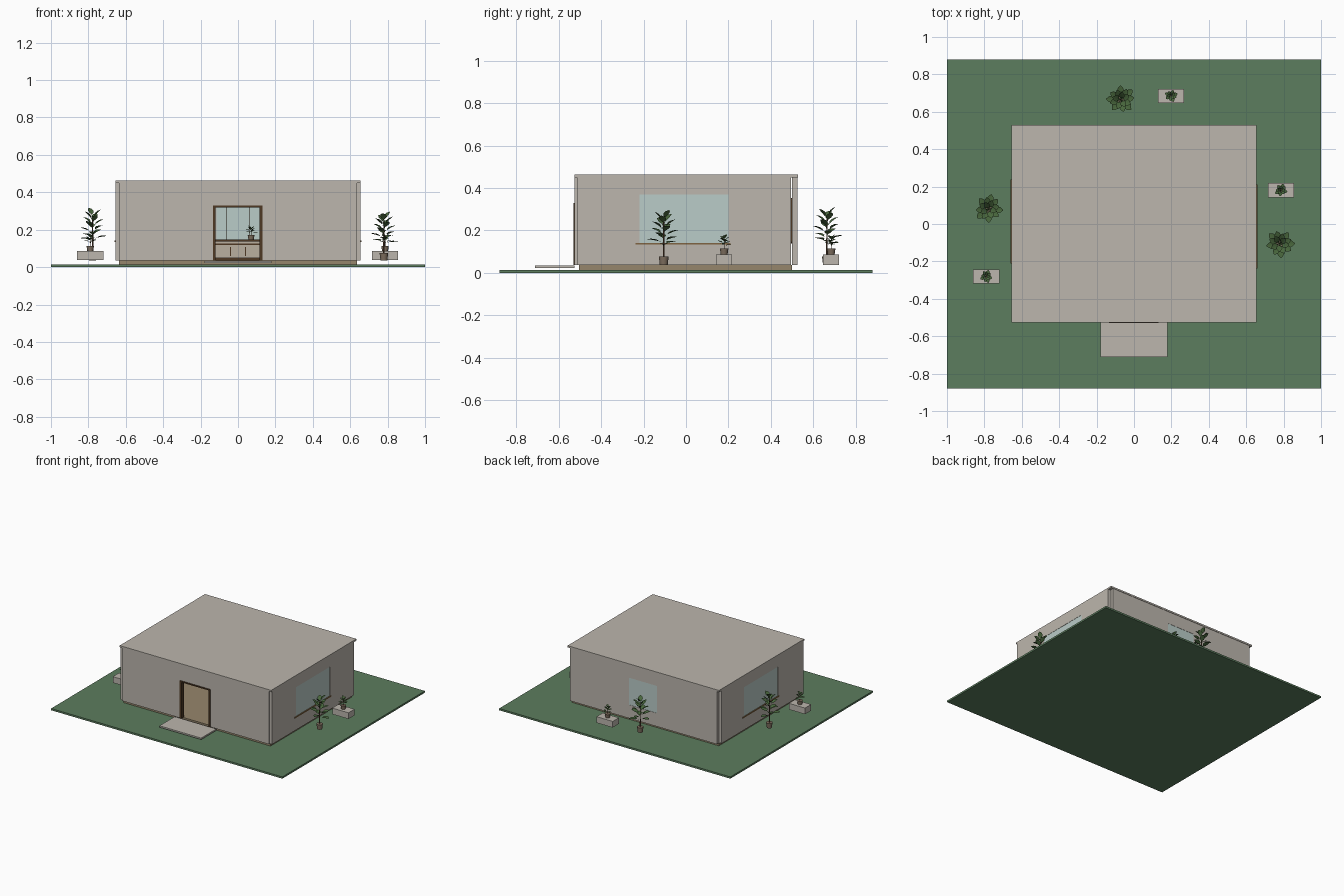
import bpy, bmesh, math
from mathutils import Matrix, Vector

cube = bpy.data.objects.get("Cube")
if cube:
    bpy.data.objects.remove(cube)


def material(name, r, g, b):
    """Material from 0-255 display values, stored as linear."""
    col = [((c / 255 + 0.055) / 1.055) ** 2.4 for c in (r, g, b)] + [1]
    m = bpy.data.materials.new(name)
    m.use_nodes = True
    m.diffuse_color = col
    m.node_tree.nodes["Principled BSDF"].inputs["Base Color"].default_value = col
    return m


CONCRETE = material("concrete", 188, 182, 173)
GRASS = material("grass", 92, 125, 94)
GLASS = material("pale glass", 186, 204, 200)
DARK_WOOD = material("dark wood", 78, 56, 36)
SILL_WOOD = material("sill wood", 128, 100, 66)
FLOOR = material("floor tan", 150, 134, 108)
CABINET = material("cabinet", 186, 176, 160)
LEAF = material("leaf green", 72, 102, 60)
POT = material("clay pot", 128, 112, 96)
STEM = material("stem brown", 104, 74, 56)


def finish(name, bm, mat, matrix=None, smooth=False):
    if matrix:
        bm.transform(matrix)
    mesh = bpy.data.meshes.new(name)
    bm.to_mesh(mesh)
    bm.free()
    mesh.materials.append(mat)
    ob = bpy.data.objects.new(name, mesh)
    bpy.context.collection.objects.link(ob)
    if smooth:
        bpy.ops.object.select_all(action="DESELECT")
        ob.select_set(True)
        bpy.context.view_layer.objects.active = ob
        bpy.ops.object.shade_smooth_by_angle(angle=math.radians(40))
    return ob


def box(name, mat, x, y, z, matrix=None):
    """Box from (min, max) pairs."""
    bm = bmesh.new()
    bmesh.ops.create_cube(bm, size=1)
    for v in bm.verts:
        v.co = [p[0] if c < 0 else p[1] for c, p in zip(v.co, (x, y, z))]
    return finish(name, bm, mat, matrix)


def wall(name, u, v, hole_u, hole_v, face, matrix):
    """Wall with a rectangular opening, outer side on y = -face."""
    us, vs = sorted({*u, *hole_u}), sorted({*v, *hole_v})
    bm = bmesh.new()
    grid = [[bm.verts.new((a, -face, b)) for b in vs] for a in us]
    for i in range(len(us) - 1):
        for j in range(len(vs) - 1):
            inside = (hole_u[0] <= us[i] < hole_u[1]) and (hole_v[0] <= vs[j] < hole_v[1])
            if not inside:
                bm.faces.new((grid[i][j], grid[i + 1][j], grid[i + 1][j + 1], grid[i][j + 1]))
    front = bm.faces[:]
    new = bmesh.ops.extrude_face_region(bm, geom=front, use_keep_orig=True)["geom"]
    for vert in [g for g in new if isinstance(g, bmesh.types.BMVert)]:
        vert.co.y += 0.025
    bmesh.ops.recalc_face_normals(bm, faces=bm.faces[:])
    return finish(name, bm, CONCRETE, matrix)


def turn(deg):
    return Matrix.Rotation(math.radians(deg), 4, "Z")


# Site and building shell
box("lawn", GRASS, (-1, 1), (-0.88, 0.88), (0, 0.014))
box("floor_slab", FLOOR, (-0.635, 0.635), (-0.505, 0.5), (0.014, 0.036))
box("entrance_step", CONCRETE, (-0.18, 0.18), (-0.712, -0.525), (0.022, 0.034))
box("roof", CONCRETE, (-0.655, 0.655), (-0.526, 0.528), (0.45, 0.463))

HEIGHT = (0.036, 0.45)
DOOR_U, DOOR_V = (-0.133, 0.13), (0.036, 0.33)
BACK_U, BACK_V = (-0.125, 0.115), (0.14, 0.353)
SIDE_U, SIDE_V = (-0.22, 0.2), (0.14, 0.37)
wall("front_wall", (-0.635, 0.635), HEIGHT, DOOR_U, DOOR_V, 0.525, turn(0))
wall("back_wall", (-0.635, 0.635), HEIGHT, BACK_U, BACK_V, 0.525, turn(180))
wall("left_wall", (-0.515, 0.495), HEIGHT, SIDE_U, SIDE_V, 0.655, turn(90))
wall("right_wall", (-0.495, 0.515), HEIGHT, SIDE_U, SIDE_V, 0.655, turn(-90))

# Windows with sills
box("back_window", GLASS, BACK_U, (-0.523, -0.505), BACK_V, turn(180))
for side, angle in (("left", 90), ("right", -90)):
    box(side + "_window", GLASS, SIDE_U, (-0.653, -0.635), SIDE_V, turn(angle))
    box(side + "_window_sill", SILL_WOOD, (-0.238, 0.21), (-0.66, -0.62), (0.134, 0.142), turn(angle))
for x in (-0.06, 0.06):
    box("back_window_mullion", DARK_WOOD, (x - 0.002, x + 0.002), (0.495, 0.505), BACK_V)

# Door frame
for x in (DOOR_U[0], DOOR_U[1] - 0.014):
    box("door_jamb", DARK_WOOD, (x, x + 0.014), (-0.53, -0.495), DOOR_V)
box("door_head", DARK_WOOD, DOOR_U, (-0.53, -0.495), (0.32, 0.33))

# Kitchen counter below the back window
box("counter_plinth", DARK_WOOD, (-0.3, 0.3), (0.4, 0.49), (0.036, 0.048))
box("counter_cabinet", CABINET, (-0.3, 0.3), (0.39, 0.495), (0.048, 0.136))
box("counter_top", DARK_WOOD, (-0.31, 0.31), (0.38, 0.498), (0.136, 0.147))
box("counter_rail", DARK_WOOD, (-0.3, 0.3), (0.385, 0.39), (0.117, 0.126))
for x in (-0.04, 0.04):
    box("cabinet_handle", DARK_WOOD, (x - 0.002, x + 0.002), (0.384, 0.39), (0.06, 0.107))


def cone(name, mat, base, r1, r2, height, sides=16):
    bm = bmesh.new()
    bmesh.ops.create_cone(bm, cap_ends=True, segments=sides, radius1=r1, radius2=r2, depth=height)
    return finish(name, bm, mat, Matrix.Translation(base + Vector((0, 0, height / 2))), True)


def add_leaf(bm, root, azimuth, pitch, length, width):
    """Folded oval leaf that droops towards its tip."""
    m = Matrix.Translation(root) @ turn(azimuth) @ Matrix.Rotation(-math.radians(pitch), 4, "Y")
    rows = []
    for t, w in ((0, 0.04), (0.3, 0.1), (0.42, 0.7), (0.62, 1), (0.84, 0.75), (1, 0.08)):
        rows.append([bm.verts.new(m @ Vector((t * length, s * w * width / 2,
                     (0.15 * abs(s) * w - 0.3 * t * t) * width))) for s in (-1, 0, 1)])
    for a, b in zip(rows, rows[1:]):
        for k in range(2):
            bm.faces.new((a[k], b[k], b[k + 1], a[k + 1]))


def plant(name, x, y, z, pot_r, pot_h, stem_h, leaves, length, width, spin=0):
    base = Vector((x, y, z))
    cone(name + "_pot", POT, base, pot_r * 0.8, pot_r, pot_h)
    top = base + Vector((0, 0, pot_h))
    cone(name + "_stem", STEM, top, length * 0.05, length * 0.03, stem_h, 8)
    bm = bmesh.new()
    for i in range(leaves):
        f = i / (leaves - 1)
        root = top + Vector((0, 0, stem_h * (0.3 + 0.7 * f)))
        add_leaf(bm, root, spin + i * 137.5, 15 + 45 * f, length * (1 - 0.2 * f), width * (1 - 0.15 * f))
    finish(name + "_leaves", bm, LEAF, None, True)


# Tall plants beside the walls
for name, x, y, h, spin in (("left_tall_plant", 0.78, -0.105, 0.17, 0),
                            ("right_tall_plant", -0.777, 0.08, 0.19, 80),
                            ("back_tall_plant", -0.07, 0.665, 0.185, 40)):
    plant(name, x, y, 0.036, 0.023, 0.04, h, 17, 0.08, 0.04, spin)

# Concrete blocks, each with a small plant
for name, x, y in (("left", 0.786, 0.18), ("right", -0.79, -0.28), ("back", 0.198, 0.685)):
    box(name + "_block", CONCRETE, (x - 0.07, x + 0.07), (y - 0.038, y + 0.038), (0.038, 0.086))
    plant(name + "_small_plant", x, y, 0.086, 0.02, 0.028, 0.045, 12, 0.036, 0.022, x * 90)

# Small plant on the counter
plant("counter_plant", 0.07, 0.44, 0.147, 0.018, 0.024, 0.03, 10, 0.034, 0.02)
